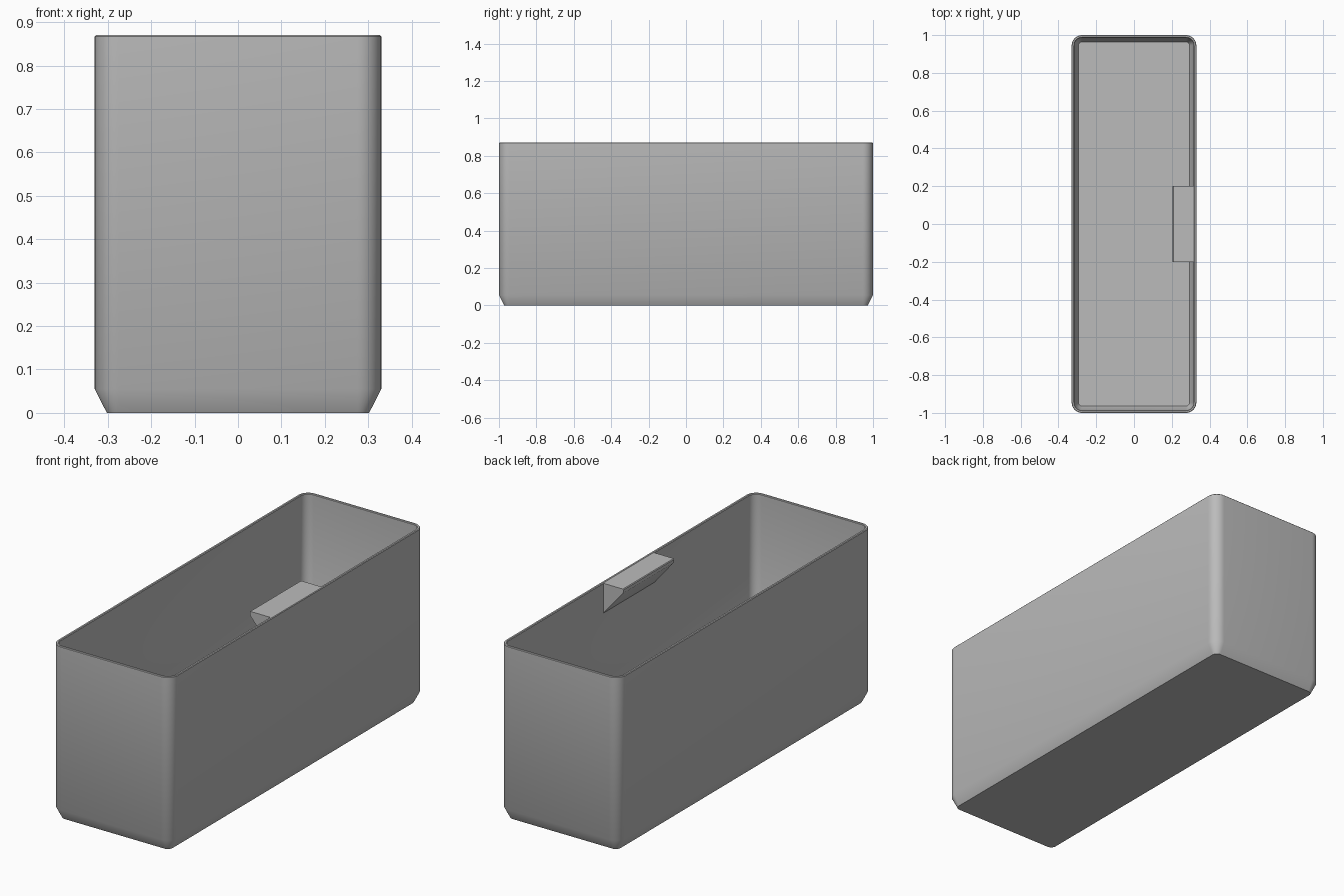
import bpy, bmesh, math

if "Cube" in bpy.data.objects:
    bpy.data.objects.remove(bpy.data.objects["Cube"])

HX, HY, R, H = 0.33, 1.0, 0.055, 0.87   # half width, half length, corner radius, height
WALL = 0.014

grey = bpy.data.materials.new("grey plastic")
grey.diffuse_color = (0.5, 0.5, 0.5, 1)
grey.use_nodes = True
grey.node_tree.nodes["Principled BSDF"].inputs["Base Color"].default_value = grey.diffuse_color


def finish(bm, name):
    bmesh.ops.recalc_face_normals(bm, faces=bm.faces)
    me = bpy.data.meshes.new(name)
    bm.to_mesh(me)
    bm.free()
    ob = bpy.data.objects.new(name, me)
    bpy.context.collection.objects.link(ob)
    me.materials.append(grey)
    bpy.ops.object.select_all(action='DESELECT')
    ob.select_set(True)
    bpy.context.view_layer.objects.active = ob
    bpy.ops.object.shade_smooth_by_angle(angle=math.radians(30))
    return ob


def ring(bm, inset, z, steps=10):
    """Rounded rectangle loop, shrunk by inset, at height z."""
    r = R - inset
    verts = []
    for i, (sx, sy) in enumerate([(1, 1), (-1, 1), (-1, -1), (1, -1)]):
        for k in range(steps + 1):
            a = math.radians(90 * (i + k / steps))
            verts.append(bm.verts.new((sx * (HX - R) + r * math.cos(a),
                                       sy * (HY - R) + r * math.sin(a), z)))
    return verts


# Open bin: outside from the base up, over the rim, down inside to the floor
profile = [(0.028, 0), (0, 0.055), (0, H - 0.003), (0.003, H),
           (WALL - 0.003, H), (WALL, H - 0.003), (WALL, 0.06), (0.036, 0.018)]
bm = bmesh.new()
loops = [ring(bm, i, z) for i, z in profile]
for a, b in zip(loops, loops[1:]):
    n = len(a)
    for k in range(n):
        bm.faces.new((a[k], a[(k + 1) % n], b[(k + 1) % n], b[k]))
bm.faces.new(loops[0])
bm.faces.new(loops[-1])
finish(bm, "bin")

# Label shelf: wedge under the rim on the right wall
wedge = [(HX - 0.005, H - 0.001), (0.208, H - 0.001), (0.205, H - 0.005),
         (0.205, H - 0.016), (0.209, H - 0.024), (HX - WALL, H - 0.15),
         (HX - 0.005, H - 0.15)]
bm = bmesh.new()
face = bm.faces.new([bm.verts.new((x, -0.2, z)) for x, z in wedge])
out = bmesh.ops.extrude_face_region(bm, geom=[face])
bmesh.ops.translate(bm, vec=(0, 0.4, 0),
                    verts=[g for g in out["geom"] if isinstance(g, bmesh.types.BMVert)])
finish(bm, "label_shelf")
